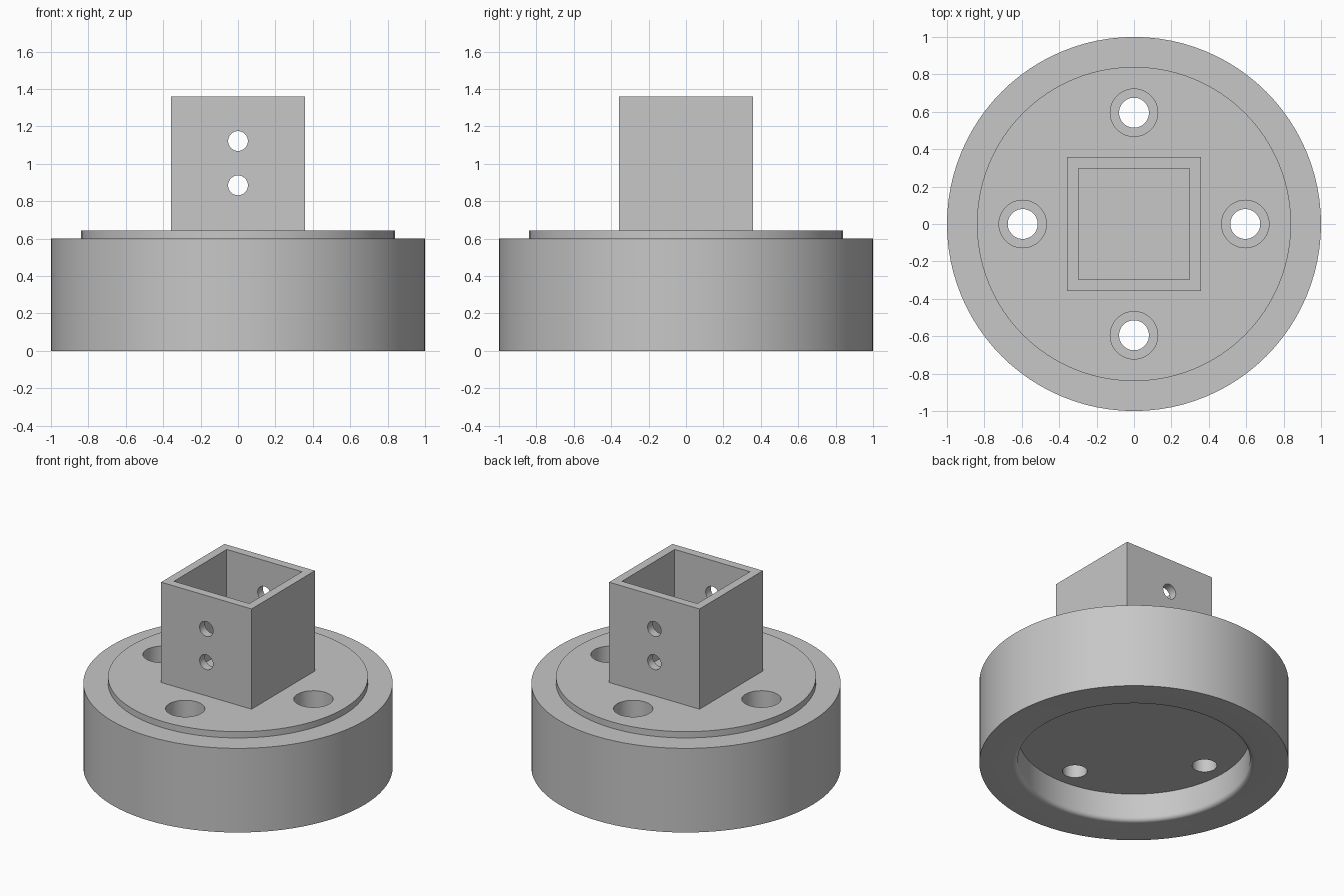
import bpy, bmesh, math
from mathutils import Matrix

if "Cube" in bpy.data.objects:
    bpy.data.objects.remove(bpy.data.objects["Cube"], do_unlink=True)

# Single grey material
grey = bpy.data.materials.new("plain_grey")
grey.use_nodes = True
colour = (0.57, 0.57, 0.57, 1)
grey.diffuse_color = colour
grey.node_tree.nodes["Principled BSDF"].inputs["Base Color"].default_value = colour


def add_object(name, bm):
    bmesh.ops.recalc_face_normals(bm, faces=bm.faces)
    mesh = bpy.data.meshes.new(name)
    bm.to_mesh(mesh)
    bm.free()
    obj = bpy.data.objects.new(name, mesh)
    mesh.materials.append(grey)
    bpy.context.collection.objects.link(obj)
    return obj


def lathe(name, profile, segments=96):
    """Revolve (radius, height) points around z and cap both ends."""
    bm = bmesh.new()
    rings = []
    for r, z in profile:
        angles = [math.tau * i / segments for i in range(segments)]
        rings.append([bm.verts.new((r * math.cos(a), r * math.sin(a), z)) for a in angles])
    for low, high in zip(rings, rings[1:]):
        for i in range(segments):
            j = (i + 1) % segments
            bm.faces.new((low[i], low[j], high[j], high[i]))
    bm.faces.new(rings[0])
    bm.faces.new(rings[-1])
    return add_object(name, bm)


def box(name, half, bottom, top):
    bm = bmesh.new()
    bmesh.ops.create_cube(bm, size=1)
    bmesh.ops.scale(bm, vec=(2 * half, 2 * half, top - bottom), verts=bm.verts)
    bmesh.ops.translate(bm, vec=(0, 0, (bottom + top) / 2), verts=bm.verts)
    return add_object(name, bm)


def activate(obj):
    bpy.ops.object.select_all(action="DESELECT")
    obj.select_set(True)
    bpy.context.view_layer.objects.active = obj


def cut(obj, cutter):
    """Subtract the cutter from the object, then remove it."""
    cutter.hide_render = True
    mod = obj.modifiers.new("cut", "BOOLEAN")
    mod.operation = "DIFFERENCE"
    mod.solver = "EXACT"
    mod.object = cutter
    activate(obj)
    bpy.ops.object.modifier_apply(modifier=mod.name)
    bpy.data.objects.remove(cutter, do_unlink=True)


# Round flange: recess underneath with a rounded rim, raised disc on top
recess, fillet, floor, lip_top = 0.75, 0.03, 0.2, 0.645
profile = [(recess, floor)]
for i in range(7):
    a = math.pi / 2 * i / 6
    profile.append((recess + fillet * (1 - math.cos(a)), fillet * (1 - math.sin(a))))
profile += [(1, 0), (1, 0.6), (0.84, 0.6), (0.84, lip_top)]
flange = lathe("flange", profile)

# Four counterbored bolt holes
for i in range(4):
    a = i * math.pi / 2
    hole = lathe("bolt_hole_cutter",
                 [(0.08, 0.1), (0.08, 0.4), (0.127, 0.4), (0.127, 0.8)], 48)
    hole.data.transform(Matrix.Translation((0.595 * math.cos(a), 0.595 * math.sin(a), 0)))
    cut(flange, hole)

# Square socket, open at the top, with two cross pin holes
socket = box("square_socket", 0.357, lip_top - 0.005, 1.36)
cut(socket, box("socket_cutter", 0.297, 0.5, 1.5))
for z in (0.885, 1.122):
    pin = lathe("pin_hole_cutter", [(0.053, -0.6), (0.053, 0.6)], 48)
    pin.data.transform(Matrix.Translation((0, 0, z)) @ Matrix.Rotation(math.pi / 2, 4, "X"))
    cut(socket, pin)

for obj in (flange, socket):
    activate(obj)
    bpy.ops.object.shade_smooth_by_angle(angle=math.radians(30))
